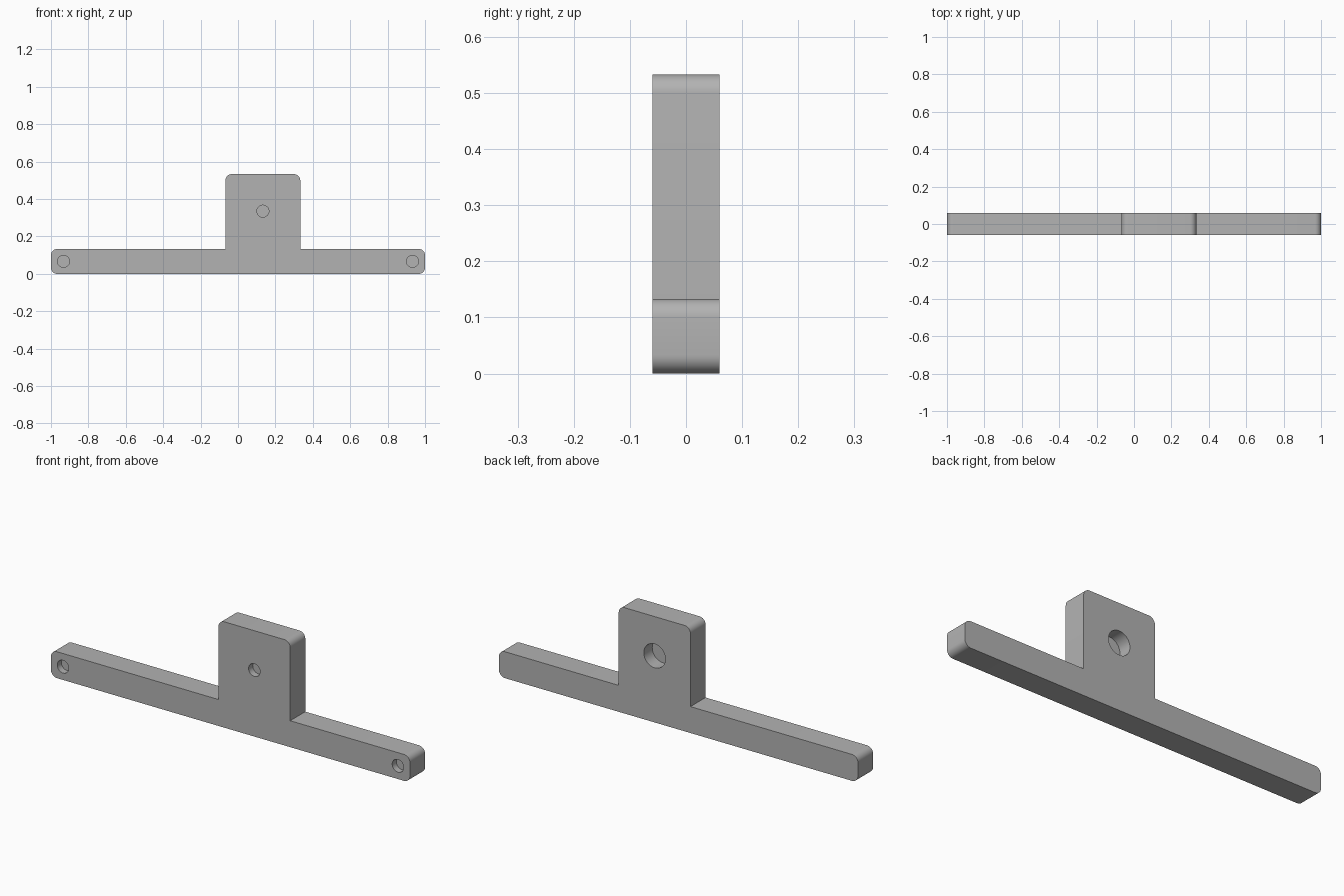
import bpy
import bmesh
import math
from mathutils import Matrix

if "Cube" in bpy.data.objects:
    bpy.data.objects.remove(bpy.data.objects["Cube"])

HALF = 0.06      # half thickness
BAR = 0.133      # bar height
TOP = 0.533      # tab height
LEFT, RIGHT = -0.067, 0.333
MID = (LEFT + RIGHT) / 2

grey = bpy.data.materials.new("plain grey")
grey.use_nodes = True
colour = (0.45, 0.45, 0.45, 1)
grey.diffuse_color = colour
grey.node_tree.nodes["Principled BSDF"].inputs["Base Color"].default_value = colour


def to_object(name, bm):
    mesh = bpy.data.meshes.new(name)
    bm.to_mesh(mesh)
    bm.free()
    mesh.materials.append(grey)
    obj = bpy.data.objects.new(name, mesh)
    bpy.context.collection.objects.link(obj)
    return obj


# Bar and tab as one extruded profile with rounded outer corners
outline = [(-1, 0), (1, 0), (1, BAR), (RIGHT, BAR), (RIGHT, TOP),
           (LEFT, TOP), (LEFT, BAR), (-1, BAR)]
bm = bmesh.new()
face = bm.faces.new([bm.verts.new((x, -HALF, z)) for x, z in outline])
front = bmesh.ops.extrude_face_region(bm, geom=[face])
moved = [v for v in front["geom"] if isinstance(v, bmesh.types.BMVert)]
bmesh.ops.translate(bm, verts=moved, vec=(0, 2 * HALF, 0))
bmesh.ops.recalc_face_normals(bm, faces=bm.faces)
corners = []
for e in bm.edges:
    a, b = e.verts
    inner = abs(a.co.z - BAR) < 0.001 and abs(a.co.x) < 0.9
    if abs(a.co.y - b.co.y) > HALF and not inner:
        corners.append(e)
bmesh.ops.bevel(bm, geom=corners, offset=0.033, segments=8, profile=0.5,
                affect='EDGES')
bracket = to_object("mounting_bracket", bm)


# Blind round holes: side is -1 for the front face, 1 for the back
def drill(x, z, radius, depth, side):
    bm = bmesh.new()
    turn = (Matrix.Translation((x, side * HALF, z))
            @ Matrix.Rotation(math.pi / 2, 4, 'X'))
    bmesh.ops.create_cone(bm, cap_ends=True, segments=48, radius1=radius,
                          radius2=radius, depth=2 * depth, matrix=turn)
    cutter = to_object("hole_cutter", bm)
    cutter.hide_render = True
    mod = bracket.modifiers.new("hole", 'BOOLEAN')
    mod.operation = 'DIFFERENCE'
    mod.solver = 'EXACT'
    mod.object = cutter
    bpy.context.view_layer.objects.active = bracket
    bpy.ops.object.modifier_apply(modifier=mod.name)
    bpy.data.objects.remove(cutter)


for x in (-0.933, 0.933):
    drill(x, BAR / 2, 0.032, 0.033, -1)
drill(MID, 0.335, 0.032, 0.033, -1)
drill(MID, 0.335, 0.06, 0.067, 1)

# Smooth the rounded corners and hole walls only
bpy.ops.object.select_all(action='DESELECT')
bracket.select_set(True)
bpy.context.view_layer.objects.active = bracket
bpy.ops.object.shade_smooth_by_angle(angle=math.radians(30))
